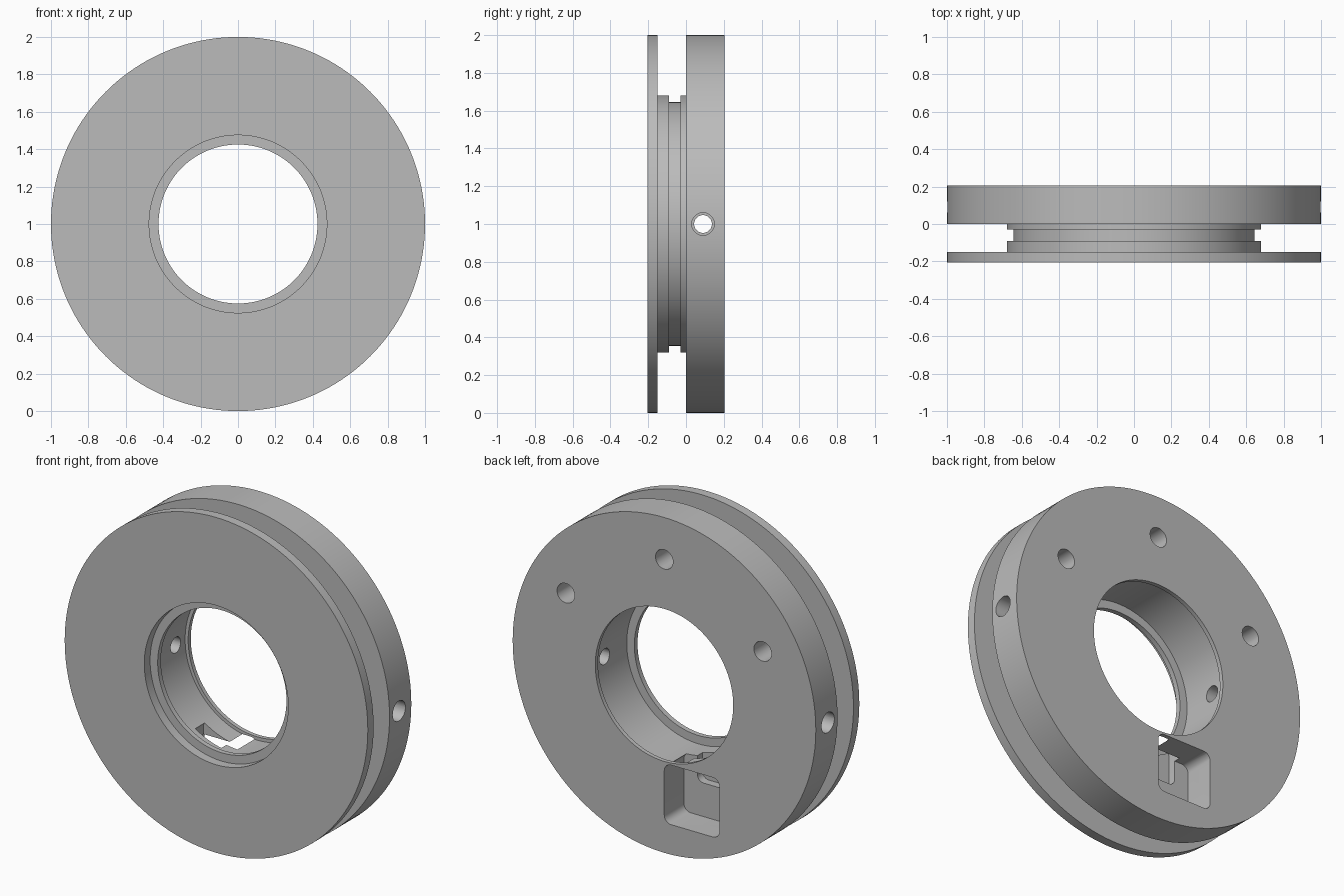
import bpy
import bmesh
import math
from mathutils import Matrix, Vector

cube = bpy.data.objects.get("Cube")
if cube:
    bpy.data.objects.remove(cube, do_unlink=True)

grey = bpy.data.materials.new("machined grey")
grey.use_nodes = True
COLOUR = (0.5, 0.5, 0.5, 1)
grey.diffuse_color = COLOUR
grey.node_tree.nodes["Principled BSDF"].inputs["Base Color"].default_value = COLOUR

AXIS_Z = 1.0


def make_object(name, bm):
    bmesh.ops.recalc_face_normals(bm, faces=bm.faces)
    mesh = bpy.data.meshes.new(name)
    bm.to_mesh(mesh)
    bm.free()
    mesh.materials.append(grey)
    obj = bpy.data.objects.new(name, mesh)
    bpy.context.collection.objects.link(obj)
    return obj


def revolve(name, profile, steps=160):
    """Turn a closed (radius, y) profile about the horizontal y axis."""
    bm = bmesh.new()
    verts = [bm.verts.new((r, y, AXIS_Z)) for r, y in profile]
    edges = [bm.edges.new((v, verts[i - 1])) for i, v in enumerate(verts)]
    bmesh.ops.spin(bm, geom=verts + edges, cent=(0, 0, AXIS_Z), axis=(0, 1, 0),
                   angle=math.tau, steps=steps, use_duplicate=False)
    bmesh.ops.remove_doubles(bm, verts=bm.verts, dist=1e-4)
    return make_object(name, bm)


def drill(name, start, end, radius):
    """Cylinder cutter between two points."""
    start, end = Vector(start), Vector(end)
    span = end - start
    turn = span.to_track_quat('Z', 'Y').to_matrix().to_4x4()
    bm = bmesh.new()
    bmesh.ops.create_cone(bm, cap_ends=True, segments=40, radius1=radius,
                          radius2=radius, depth=span.length,
                          matrix=Matrix.Translation((start + end) / 2) @ turn)
    return make_object(name, bm)


def pocket(name, x0, x1, y0, y1, z0, z1, corner):
    """Box cutter with rounded corners in the x-z plane."""
    bm = bmesh.new()
    bmesh.ops.create_cube(bm, size=1)
    for v in bm.verts:
        v.co = ((x0 + x1) / 2 + v.co.x * (x1 - x0),
                (y0 + y1) / 2 + v.co.y * (y1 - y0),
                AXIS_Z + (z0 + z1) / 2 + v.co.z * (z1 - z0))
    along = [e for e in bm.edges
             if abs(e.verts[0].co.y - e.verts[1].co.y) > 1e-4]
    bmesh.ops.bevel(bm, geom=along, offset=corner, segments=6, profile=0.5,
                    affect='EDGES')
    return make_object(name, bm)


# Turned body: front flange, grooved hub, thick back disc, stepped bore
FRONT, BACK = -0.205, 0.205
body = revolve("flanged_spool_body", [
    (0.475, FRONT), (1, FRONT), (1, -0.15), (0.68, -0.15), (0.68, -0.09),
    (0.645, -0.09), (0.645, -0.03), (0.68, -0.03), (0.68, 0), (1, 0),
    (1, BACK), (0.455, BACK), (0.455, 0.18), (0.475, 0.18),
    (0.475, -0.12), (0.425, -0.12), (0.425, -0.15), (0.475, -0.15)])

cutters = []

# Bolt holes through the back disc
for degrees in (30, 90, 150):
    a = math.radians(degrees)
    x, z = 0.75 * math.cos(a), AXIS_Z + 0.75 * math.sin(a)
    cutters.append(drill("bolt_hole_cutter", (x, -0.05, z), (x, 0.3, z), 0.058))

# Stepped radial holes on both sides
for side in (-1, 1):
    for inner, radius in ((0.4, 0.047), (0.6, 0.06)):
        cutters.append(drill("side_hole_cutter", (side * inner, 0.09, AXIS_Z),
                             (side * 1.1, 0.09, AXIS_Z), radius))

# Rounded pocket in the back, with a deeper slot opening into the bore
cutters.append(pocket("pocket_cutter", -0.365, 0, 0.02, 0.3, -0.82, -0.465, 0.045))
cutters.append(pocket("slot_cutter", -0.27, -0.09, -0.028, 0.06, -0.62, -0.38, 0.04))

for cutter in cutters:
    cut = body.modifiers.new(cutter.name, 'BOOLEAN')
    cut.operation = 'DIFFERENCE'
    cut.solver = 'EXACT'
    cut.object = cutter
    cutter.hide_render = True

# Bake the cuts and discard the helpers
bpy.ops.object.select_all(action='DESELECT')
body.select_set(True)
bpy.context.view_layer.objects.active = body
for name in [m.name for m in body.modifiers]:
    bpy.ops.object.modifier_apply(modifier=name)
for cutter in cutters:
    bpy.data.objects.remove(cutter, do_unlink=True)
bpy.ops.object.shade_smooth_by_angle(angle=math.radians(30))
